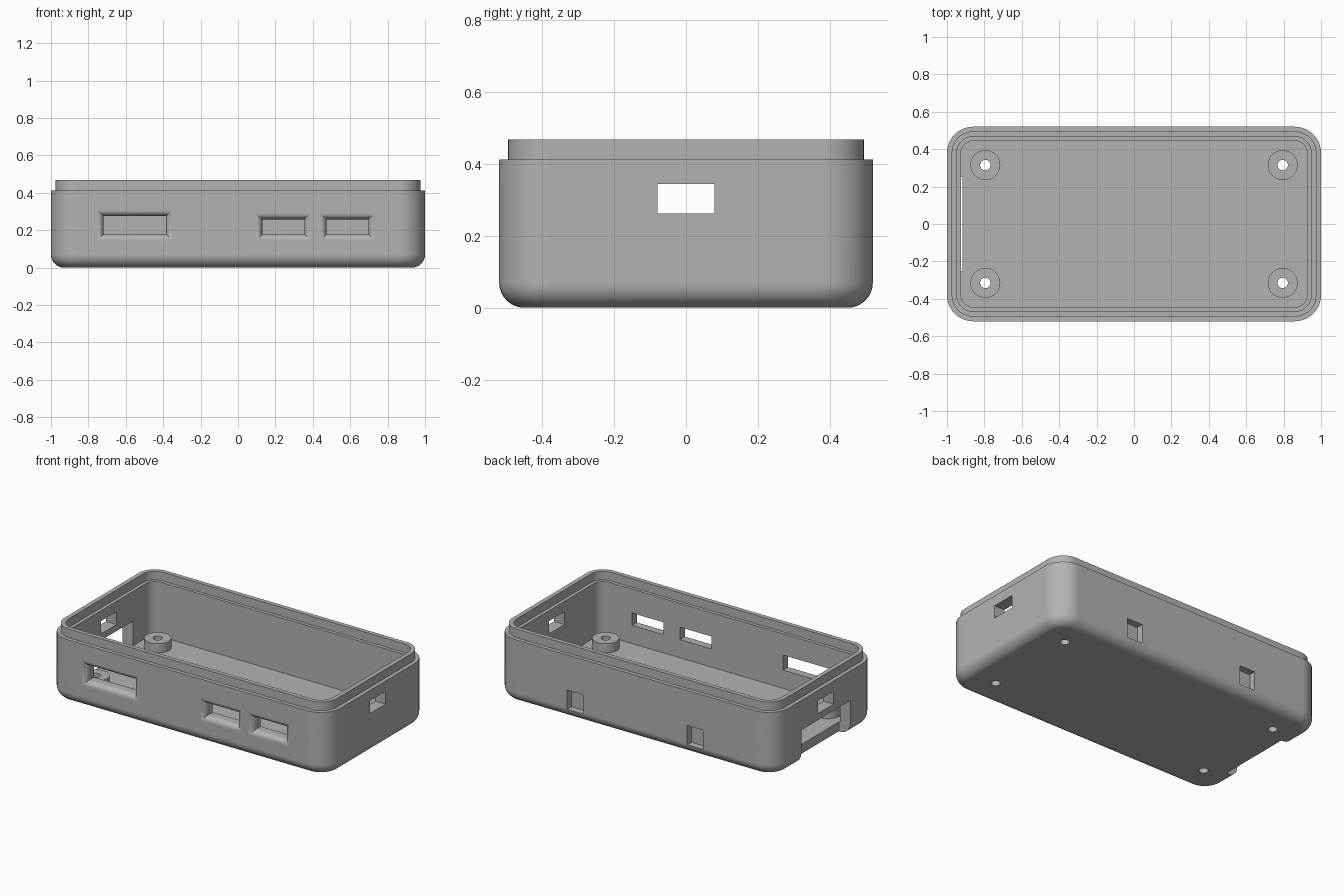
import bpy, bmesh
from math import sin, cos, pi, radians

if "Cube" in bpy.data.objects:
    bpy.data.objects.remove(bpy.data.objects["Cube"])

HX, HY = 1.0, 0.52          # outer half sizes
CORNER = 0.14               # vertical corner radius
SHOULDER, TOP = 0.412, 0.468
FLOOR = 0.06

grey = bpy.data.materials.new("light_grey_plastic")
grey.use_nodes = True
grey.diffuse_color = (0.45, 0.45, 0.45, 1)
grey.node_tree.nodes["Principled BSDF"].inputs["Base Color"].default_value = grey.diffuse_color


def loft(name, rings, closed=False):
    """Skin equal-length rings of points; cap the ends or join them into a loop."""
    bm = bmesh.new()
    loops = [[bm.verts.new(p) for p in ring] for ring in rings]
    pairs = list(zip(loops, loops[1:]))
    if closed:
        pairs.append((loops[-1], loops[0]))
    else:
        bm.faces.new(loops[0])
        bm.faces.new(loops[-1])
    for a, b in pairs:
        n = len(a)
        for i in range(n):
            j = (i + 1) % n
            bm.faces.new((a[i], a[j], b[j], b[i]))
    bmesh.ops.recalc_face_normals(bm, faces=bm.faces)
    mesh = bpy.data.meshes.new(name)
    bm.to_mesh(mesh)
    bm.free()
    mesh.materials.append(grey)
    obj = bpy.data.objects.new(name, mesh)
    bpy.context.collection.objects.link(obj)
    return obj


def rounded_ring(inset, z, steps=10):
    """Rounded rectangle set in from the outer wall."""
    r = max(CORNER - inset, 0.03)
    cx, cy = HX - inset - r, HY - inset - r
    ring = []
    for q, (sx, sy) in enumerate(((1, 1), (-1, 1), (-1, -1), (1, -1))):
        for k in range(steps + 1):
            a = (q + k / steps) * pi / 2
            ring.append((sx * cx + r * cos(a), sy * cy + r * sin(a), z))
    return ring


def circle(x, y, z, r, n=32):
    return [(x + r * cos(2 * pi * i / n), y + r * sin(2 * pi * i / n), z) for i in range(n)]


def rect_xz(x0, x1, z0, z1, y, grow=0):
    return [(x0 - grow, y, z0 - grow), (x1 + grow, y, z0 - grow),
            (x1 + grow, y, z1 + grow), (x0 - grow, y, z1 + grow)]


def box(name, x0, x1, y0, y1, z0, z1):
    return loft(name, [rect_xz(x0, x1, z0, z1, y0), rect_xz(x0, x1, z0, z1, y1)])


def finish(obj):
    """Smooth the curved faces and keep hard edges."""
    bpy.ops.object.select_all(action="DESELECT")
    obj.select_set(True)
    bpy.context.view_layer.objects.active = obj
    bpy.ops.object.shade_smooth_by_angle(angle=radians(30))
    mod = obj.modifiers.new("flat_face_normals", "WEIGHTED_NORMAL")
    mod.keep_sharp = True


# Tray: rounded bottom edge, wall, stepped lip, ledge and cavity
FILLET = 0.07
profile = [(FILLET * (1 - sin(k * pi / 16)), FILLET * (1 - cos(k * pi / 16))) for k in range(9)]
profile += [(0, SHOULDER), (0.025, SHOULDER), (0.025, TOP), (0.053, TOP),
            (0.053, SHOULDER), (0.075, SHOULDER), (0.075, FLOOR)]
tray = loft("tray", [rounded_ring(i, z) for i, z in profile])

cutters = []

# Front ports with rounded-over outer edges
R = 0.035
for x0, x1, z1 in ((-0.718, -0.384, 0.275), (0.13, 0.355, 0.258), (0.473, 0.698, 0.258)):
    rings = [rect_xz(x0, x1, 0.178, z1, -HY - 0.05, R)]
    for k in range(9):
        t = k * pi / 16
        rings.append(rect_xz(x0, x1, 0.178, z1, -HY + R * (1 - cos(t)), R * (1 - sin(t))))
    rings.append(rect_xz(x0, x1, 0.178, z1, -HY + 0.12))
    cutters.append(loft("port_cutter", rings))

# Slots through both end walls
for side in (-1, 1):
    x0, x1 = sorted((side * 0.88, side * 1.1))
    cutters.append(box("slot_cutter", x0, x1, -0.08, 0.08, 0.262, 0.345))

# Large bay cut down through the floor edge of one end
cutters.append(box("bay_cutter", -1.1, -0.918, -0.25, 0.25, -0.1, 0.22))

# Blind recesses in the back wall
for x in (-0.43, 0.43):
    cutters.append(box("recess_cutter", x - 0.057, x + 0.057, HY - 0.045, HY + 0.1, 0.06, 0.185))

# Screw holes
posts = [(x, y) for x in (-0.795, 0.795) for y in (-0.315, 0.315)]
for x, y in posts:
    cutters.append(loft("hole_cutter", [circle(x, y, -0.1, 0.028), circle(x, y, 0.2, 0.028)]))

bpy.context.view_layer.objects.active = tray
for cutter in cutters:
    cutter.hide_render = True
    mod = tray.modifiers.new("cut", "BOOLEAN")
    mod.operation, mod.solver, mod.object = "DIFFERENCE", "EXACT", cutter
    bpy.ops.object.modifier_apply(modifier=mod.name)
    bpy.data.objects.remove(cutter)
finish(tray)

# Hollow screw posts standing on the floor
for x, y in posts:
    name = "screw_post_" + ("back" if y > 0 else "front") + ("_left" if x > 0 else "_right")
    rings = [circle(x, y, z, r) for r, z in
             ((0.08, FLOOR - 0.02), (0.08, 0.12), (0.028, 0.12), (0.028, FLOOR - 0.02))]
    finish(loft(name, rings, closed=True))
